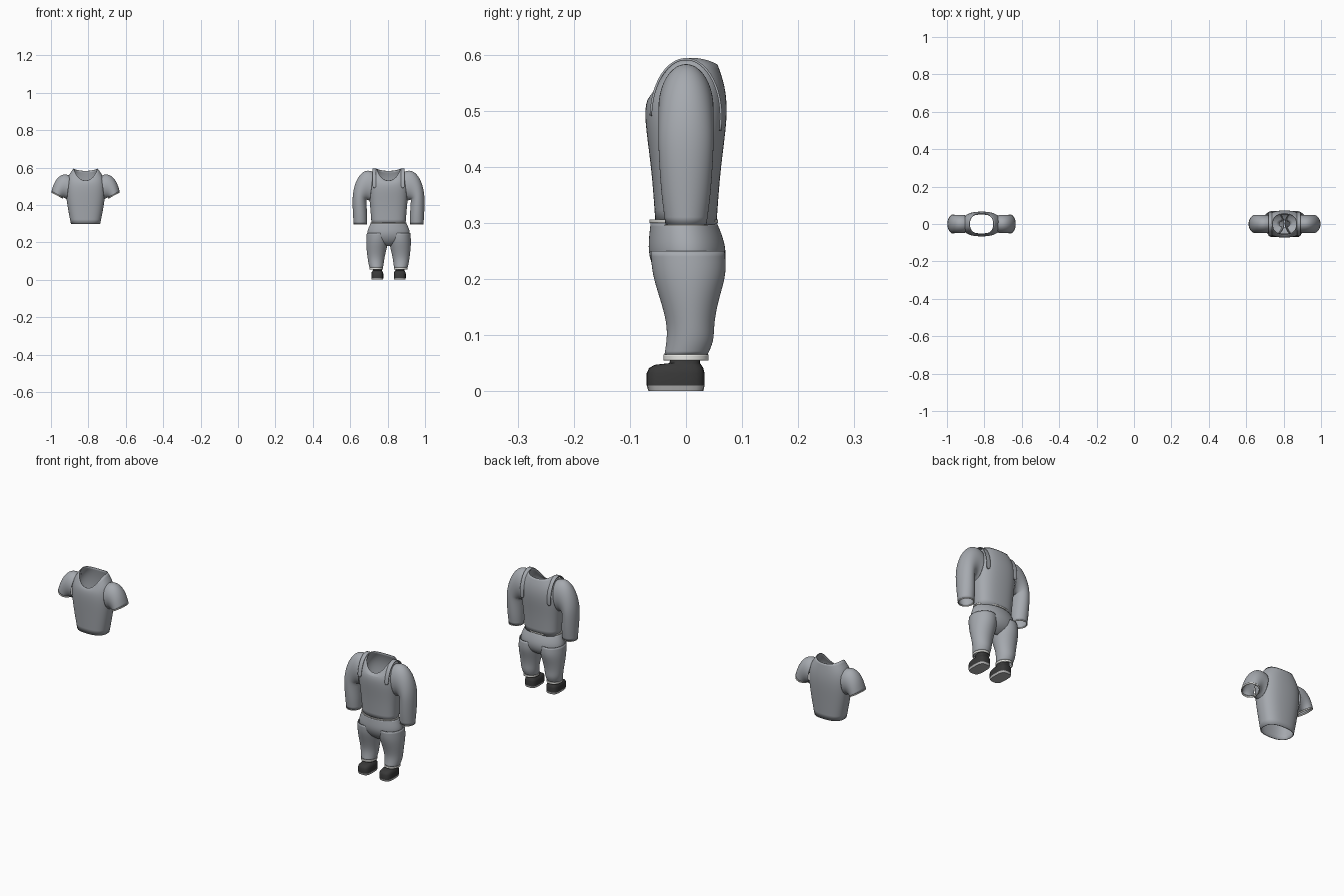
import bpy
import bmesh
import math

if "Cube" in bpy.data.objects:
    bpy.data.objects.remove(bpy.data.objects["Cube"])


def material(name, red, green, blue):
    mat = bpy.data.materials.new(name)
    mat.use_nodes = True
    colour = (red, green, blue, 1)
    mat.diffuse_color = colour
    mat.node_tree.nodes["Principled BSDF"].inputs["Base Color"].default_value = colour
    return mat


cloth = material("grey cloth", .38, .4, .43)
trim = material("pale trim", .8, .8, .77)
leather = material("black leather", .04, .04, .04)
rubber = material("grey rubber", .45, .45, .45)


def finish(name, bm, mat, solid=False):
    """Turn a bmesh into a smooth object; open shapes become thin fabric."""
    bmesh.ops.recalc_face_normals(bm, faces=bm.faces)
    mesh = bpy.data.meshes.new(name)
    bm.to_mesh(mesh)
    bm.free()
    obj = bpy.data.objects.new(name, mesh)
    bpy.context.collection.objects.link(obj)
    mesh.materials.append(mat)
    if not solid:
        subsurf = obj.modifiers.new("smooth", "SUBSURF")
        subsurf.levels = subsurf.render_levels = 2
        obj.modifiers.new("fabric", "SOLIDIFY").thickness = .004
    bpy.context.view_layer.objects.active = obj
    obj.select_set(True)
    bpy.ops.object.shade_smooth_by_angle(angle=math.radians(50))
    obj.select_set(False)


def ring(z, outer, inner, depth, middle=0, inner_z=None, dip=0):
    """Oval cross-section between an outer and an inner point."""
    return dict(z=z, outer=outer, inner=inner, depth=depth, middle=middle,
                inner_z=z if inner_z is None else inner_z, dip=dip)


def ring_point(section, angle, power):
    """Point on a section; a dip lowers the front more than the back."""
    c, s = math.cos(angle), math.sin(angle)
    across = math.copysign(abs(c) ** power, c)
    along = math.copysign(abs(s) ** power, s)
    blend = (1 + across) / 2
    x = section["inner"] + (section["outer"] - section["inner"]) * blend
    z = section["inner_z"] + (section["z"] - section["inner_z"]) * blend
    y = section["middle"] + section["depth"] * along
    z -= section["dip"] * s * s * (1 if s < 0 else .2)
    return x, y, z


def tube(name, centre, side, sections, mat, power=1, solid=False, segments=20):
    """Loft through sections, mirrored by side; solid tubes get end caps."""
    bm = bmesh.new()
    loops = []
    for section in sections:
        points = [ring_point(section, math.tau * i / segments, power)
                  for i in range(segments)]
        loops.append([bm.verts.new((centre + side * x, y, z)) for x, y, z in points])
    for low, high in zip(loops, loops[1:]):
        for i in range(segments):
            bm.faces.new((low[i - 1], low[i], high[i], high[i - 1]))
    if solid:
        bm.faces.new(loops[0])
        bm.faces.new(loops[-1])
    finish(name, bm, mat, solid)


def hem(name, centre, side, section, height, power=1):
    """Pale band that continues the edge of a tube."""
    grown = dict(section, depth=section["depth"] + .002)
    shifted = dict(grown, z=grown["z"] + height, inner_z=grown["inner_z"] + height)
    tube(name, centre, side, [grown, shifted], trim, power)


def torso(name, centre, waist, chest_depth):
    """Open body of a top with a scooped neck."""
    profile = [(.297, waist, .055), (.4, .1, .062), (.49, .11, chest_depth),
               (.55, .1, chest_depth - .005), (.595, .066, .057)]
    sections = []
    for z, width, depth in profile:
        scoop = max(0, (z - .47) / .125) ** 2
        sections.append(ring(z, width, -width, depth, dip=.066 * scoop))
    tube(name, centre, 1, sections, cloth, power=.8)


def shoulder(armpit, reach, rise, last_angle):
    """Sleeve sections that fan out around the armpit."""
    sections = []
    steps = 5
    for i in range(steps + 1):
        part = i / steps
        angle = math.radians(last_angle * part - 20 * (1 - part))
        sections.append(ring(armpit + rise * math.cos(angle), .11 + reach * math.sin(angle),
                             .1 + .02 * part, .05, inner_z=armpit + .01 * part))
    return sections


def strap(name, centre, side):
    """Flat band arched over the shoulder from front to back."""
    bm = bmesh.new()
    pairs = []
    for degrees in range(-90, 106, 15):
        angle = math.radians(degrees)
        y, z = .065 * math.sin(angle), .49 + .105 * math.cos(angle)
        pairs.append([bm.verts.new((centre + side * x, y, z)) for x in (.066, .086)])
    for first, second in zip(pairs, pairs[1:]):
        bm.faces.new((*first, *reversed(second)))
    finish(name, bm, cloth)


def shoe_section(z, toe, inset=0):
    """Section of a shoe with a fixed heel and a given toe position."""
    heel = .033 - inset
    return ring(z, .092 - inset, .028 + inset, (heel - toe) / 2, (heel + toe) / 2)


shirt_x, outfit_x = -.815, .805

# Bodies of both tops
torso("shirt_body", shirt_x, .079, .069)
torso("vest_body", outfit_x, .092, .076)

# Waistband and trouser seat
waist = ring(.3, .098, -.098, .06, -.004)
tube("trouser_seat", outfit_x, 1, [
    waist,
    ring(.275, .11, -.11, .067),
    ring(.24, .12, -.12, .072, .003),
    ring(.2, .1, -.1, .055, .005),
    ring(.18, .03, -.03, .02)], cloth)
hem("waistband", outfit_x, 1, waist, .006)

for side, label in ((1, "left_"), (-1, "right_")):
    # Short sleeve
    sleeve = shoulder(.43, .077, .136, 72)
    tube(label + "short_sleeve", shirt_x, side, sleeve, cloth)
    hem(label + "short_sleeve_hem", shirt_x, side, sleeve[-1], -.006)

    # Long sleeve and shoulder strap
    cuff = ring(.297, .187, .115, .037)
    sleeve = shoulder(.42, .085, .168, 85) + [ring(.35, .191, .113, .045), cuff]
    tube(label + "long_sleeve", outfit_x, side, sleeve, cloth)
    hem(label + "long_sleeve_hem", outfit_x, side, cuff, -.003)
    strap(label + "shoulder_strap", outfit_x, side)

    # Trouser leg and cuff
    ankle = ring(.065, .102, .029, .039)
    tube(label + "trouser_leg", outfit_x, side, [
        ring(.25, .117, 0, .067, .003),
        ring(.21, .121, 0, .068, .006),
        ring(.165, .119, .01, .053, .006),
        ring(.12, .113, .021, .042, .008),
        ring(.09, .109, .025, .043, .008),
        ankle], cloth)
    hem(label + "trouser_cuff", outfit_x, side, ankle, -.01)

    # Shoe and sole
    tube(label + "shoe", outfit_x, side, [
        shoe_section(.01, -.07),
        shoe_section(.032, -.07),
        shoe_section(.041, -.066, .002),
        shoe_section(.047, -.056, .006),
        shoe_section(.05, -.03, .008),
        shoe_section(.065, -.025, .008)], leather, power=.6, solid=True)
    tube(label + "sole", outfit_x, side, [
        shoe_section(0, -.067, .002),
        shoe_section(.01, -.07)], rubber, power=.6, solid=True)
